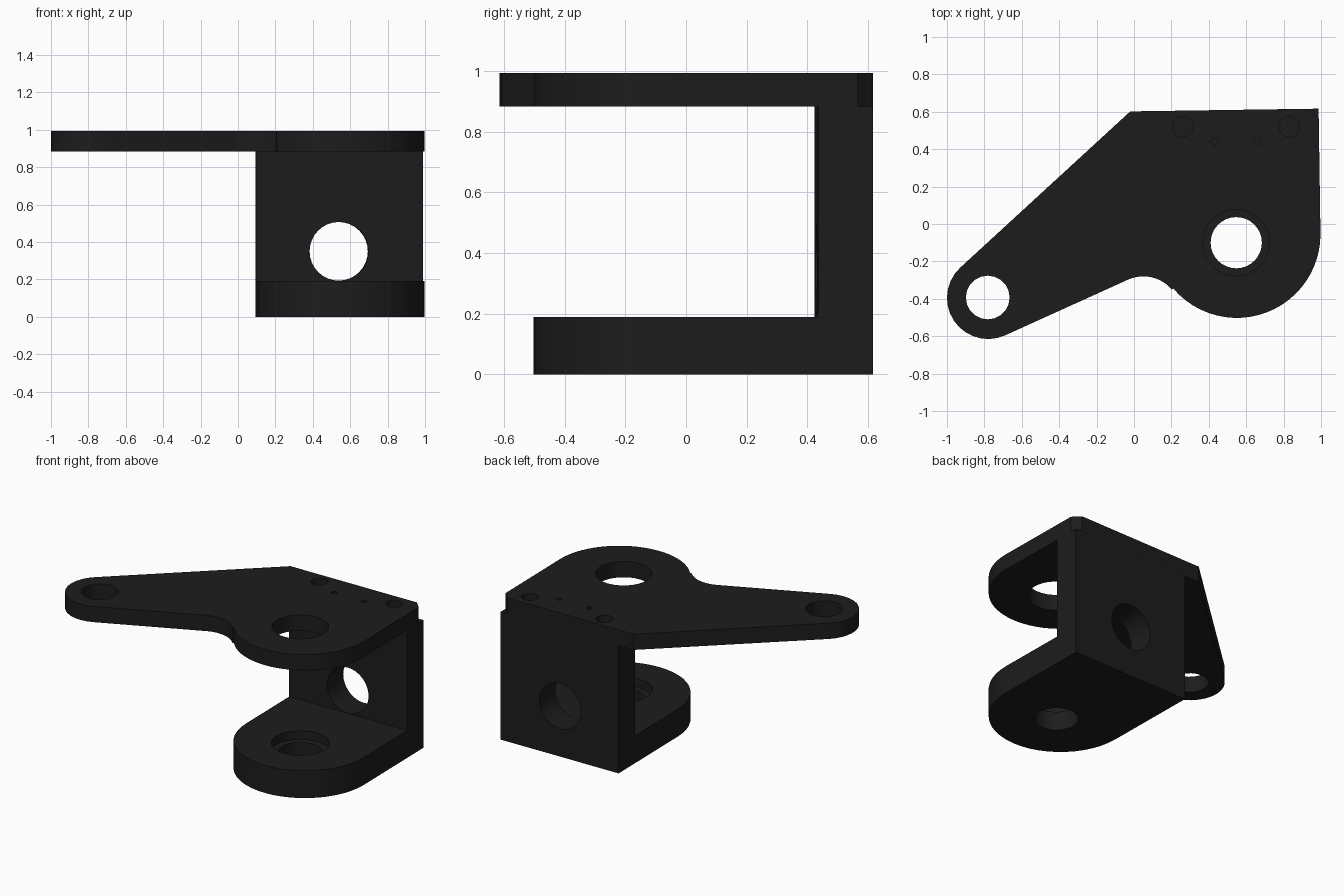
import bpy, bmesh
from math import cos, sin, radians

if "Cube" in bpy.data.objects:
    bpy.data.objects.remove(bpy.data.objects["Cube"])

black = bpy.data.materials.new("matte_black")
black.diffuse_color = (0.012, 0.012, 0.012, 1)
black.use_nodes = True
black.node_tree.nodes["Principled BSDF"].inputs["Base Color"].default_value = black.diffuse_color


def arc(cx, cy, r, a0, a1, n):
    """Points along an arc, angles in degrees."""
    return [(cx + r * cos(radians(a0 + (a1 - a0) * i / n)),
             cy + r * sin(radians(a0 + (a1 - a0) * i / n))) for i in range(n + 1)]


def prism(name, pts, z0, z1):
    """Extrude a flat outline from z0 to z1."""
    bm = bmesh.new()
    face = bm.faces.new([bm.verts.new((x, y, z0)) for x, y in pts])
    top = bmesh.ops.extrude_face_region(bm, geom=[face])["geom"]
    bmesh.ops.translate(bm, vec=(0, 0, z1 - z0),
                        verts=[v for v in top if isinstance(v, bmesh.types.BMVert)])
    bmesh.ops.recalc_face_normals(bm, faces=bm.faces)
    me = bpy.data.meshes.new(name)
    bm.to_mesh(me)
    bm.free()
    ob = bpy.data.objects.new(name, me)
    bpy.context.collection.objects.link(ob)
    return ob


def cut(ob, cutter):
    """Subtract the cutter and remove it."""
    cutter.hide_render = True
    mod = ob.modifiers.new("cut", "BOOLEAN")
    mod.operation, mod.solver, mod.object = "DIFFERENCE", "EXACT", cutter
    bpy.context.view_layer.objects.active = ob
    bpy.ops.object.modifier_apply(modifier=mod.name)
    bpy.data.objects.remove(cutter)


def drill(ob, x, y, r, z0, z1, n=32):
    cut(ob, prism("drill", arc(x, y, r, 0, 360, n)[:-1], z0, z1))


def finish(ob):
    ob.data.materials.clear()
    ob.data.materials.append(black)
    bpy.ops.object.select_all(action="DESELECT")
    ob.select_set(True)
    bpy.context.view_layer.objects.active = ob
    bpy.ops.object.shade_smooth_by_angle(angle=radians(30))


CX, CY, R = 0.55, -0.055, 0.447   # centre of the rounded nose
Z1, Z2 = 0.884, 0.993             # underside and top of the plate

# Top plate: arm end, underside of arm, concave fillet, round nose, chamfered corner
outline = (arc(-0.78, -0.395, 0.22, 132.5, 295, 14)
           + arc(0.05, -0.48, 0.2, 115, 40.4, 12)
           + arc(CX, CY, R, 220.4, 361, 24)
           + [(0.987, 0.566), (0.937, 0.616), (-0.02, 0.602)])
plate = prism("top_plate", outline, Z1, Z2)
drill(plate, -0.782, -0.393, 0.117, 0.8, 1.1, 20)
drill(plate, 0.547, -0.1, 0.178, 0.8, 1.1)
for x in (0.26, 0.83):            # screw recesses
    drill(plate, x, 0.52, 0.055, 0.92, 1.1, 16)
for x in (0.43, 0.66):            # pin holes
    drill(plate, x, 0.44, 0.018, 0.92, 1.1, 12)
finish(plate)

# L-shaped bracket: base slab and back wall, made about the nose centre
bracket = prism("lower_bracket", arc(0, 0, R, 180, 360, 24) + [(R, 0.665), (-R, 0.665)], 0, Z1)
cut(bracket, prism("gap", [(-1, -1), (1, -1), (1, 0.485), (-1, 0.485)], 0.19, 1.2))
drill(bracket, -0.004, -0.045, 0.137, -0.1, 0.3)
drill(bracket, -0.004, -0.045, 0.182, 0.13, 0.3)

# Round hole through the back wall, drilled along y
bore = prism("bore", arc(0, 0, 0.157, 0, 360, 32)[:-1], -0.8, -0.3)
bore.rotation_euler.x = radians(90)
bore.location = (-0.003, 0, 0.35)
cut(bracket, bore)
bracket.location = (CX, CY, 0)
bracket.rotation_euler.z = radians(0.86)
finish(bracket)
